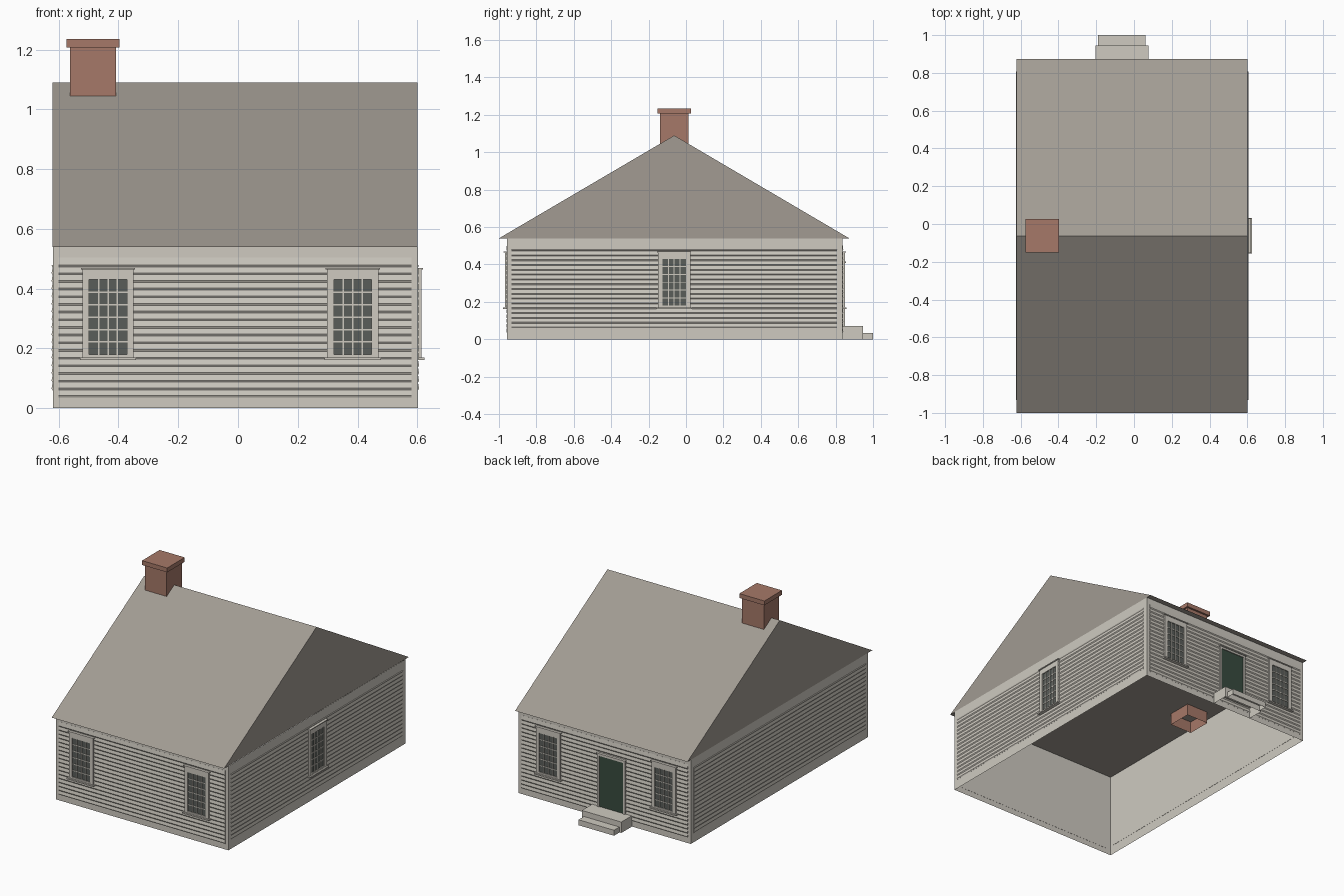
import bpy, bmesh
from math import pi
from mathutils import Matrix, Vector

cube = bpy.data.objects.get("Cube")
if cube:
    bpy.data.objects.remove(cube)


def material(name, rgb):
    m = bpy.data.materials.new(name)
    m.use_nodes = True
    m.diffuse_color = (*rgb, 1)
    m.node_tree.nodes["Principled BSDF"].inputs["Base Color"].default_value = (*rgb, 1)
    return m


PAINT = material("warm_white_paint", (0.62, 0.59, 0.53))
ROOF = material("grey_brown_shingle", (0.36, 0.33, 0.29))
BRICK = material("red_brick", (0.38, 0.19, 0.14))
GLASS = material("dark_glass", (0.10, 0.11, 0.10))
GREEN = material("dark_green_paint", (0.04, 0.07, 0.05))


def finish(name, bm, mat, matrix=Matrix()):
    mesh = bpy.data.meshes.new(name)
    bmesh.ops.recalc_face_normals(bm, faces=bm.faces)
    bm.to_mesh(mesh)
    bm.free()
    mesh.materials.append(mat)
    obj = bpy.data.objects.new(name, mesh)
    obj.matrix_world = matrix
    bpy.context.collection.objects.link(obj)
    return obj


def add_box(bm, x, y, z, open_ends=()):
    """Box from (min, max) pairs; open_ends lists the z directions left open."""
    size = Vector((x[1] - x[0], y[1] - y[0], z[1] - z[0]))
    mid = Vector((sum(x), sum(y), sum(z))) / 2
    made = bmesh.ops.create_cube(bm, size=1, matrix=Matrix.Translation(mid) @ Matrix.Diagonal((*size, 1)))
    faces = {f for v in made["verts"] for f in v.link_faces}
    for f in faces:
        f.normal_update()
    gone = [f for f in faces if round(f.normal.z) in open_ends]
    if gone:
        bmesh.ops.delete(bm, geom=gone, context="FACES")


def boxes(name, mat, parts, matrix=Matrix(), open_ends=()):
    bm = bmesh.new()
    for part in parts:
        add_box(bm, *part, open_ends=open_ends)
    return finish(name, bm, mat, matrix)


def extrude_profile(name, mat, points, x0, x1, matrix=Matrix()):
    """Extrude a (y, z) outline along x."""
    bm = bmesh.new()
    face = bm.faces.new([bm.verts.new((x0, y, z)) for y, z in points])
    ext = bmesh.ops.extrude_face_region(bm, geom=[face])
    moved = [v for v in ext["geom"] if isinstance(v, bmesh.types.BMVert)]
    bmesh.ops.translate(bm, verts=moved, vec=(x1 - x0, 0, 0))
    return finish(name, bm, mat, matrix)


# House extents
X0, X1, Y0, Y1, EAVE, RIDGE, MID = -0.62, 0.602, -0.957, 0.837, 0.54, 1.09, -0.063

# Wall frames: local x runs along the wall, local -y points outward
WALLS = {
    "front": Matrix.Translation((0, Y0, 0)),
    "back": Matrix.Translation((0, Y1, 0)) @ Matrix.Rotation(pi, 4, "Z"),
    "left": Matrix.Translation((X1, 0, 0)) @ Matrix.Rotation(pi / 2, 4, "Z"),
    "right": Matrix.Translation((X0, 0, 0)) @ Matrix.Rotation(-pi / 2, 4, "Z"),
}

# Wall shell and solid gabled roof
boxes("walls", PAINT, [((X0, X1), (Y0, Y1), (0, EAVE))], open_ends=(1, -1))
extrude_profile("roof", ROOF, [(-1, EAVE), (0.873, EAVE), (MID, RIDGE)], X0 - 0.001, X1 - 0.001)


# Clapboard siding: each board leans out to a bevelled drip edge
def siding(name, wall, a, b, bottom, rows, top):
    pitch, drop, depth = 0.0257, 0.006, 0.004
    points = [(0.001, bottom)]
    for i in range(rows):
        z = bottom + i * pitch
        points += [(-0.0005, z), (-depth, z + drop)]
    points += [(-0.0005, top), (0.001, top)]
    extrude_profile(name, PAINT, points, a, b, WALLS[wall])


siding("front_siding", "front", X0 + 0.02, X1 - 0.022, 0.036, 18, 0.505)
siding("back_siding", "back", -X1 + 0.022, -X0 - 0.02, 0.036, 18, 0.505)
siding("left_siding", "left", Y0 + 0.024, Y1 - 0.03, 0.06, 17, 0.48)
siding("right_siding", "right", -Y1 + 0.03, -Y0 - 0.024, 0.06, 17, 0.48)


# Sash window with casing, cap, sill and a grid of glazing bars
def window(name, wall, c, cols=4, rows=6):
    m = WALLS[wall]
    w, g, lo, hi, glo, ghi = 0.086, 0.063, 0.17, 0.464, 0.18, 0.43
    front = (-0.012, 0)
    boxes(name + "_casing", PAINT, [
        ((c - w, c - g), front, (lo, hi)),
        ((c + g, c + w), front, (lo, hi)),
        ((c - g, c + g), front, (ghi, hi)),
        ((c - g, c + g), front, (lo, glo)),
        ((c - w - 0.005, c + w + 0.005), (-0.018, 0), (hi, hi + 0.006)),
        ((c - w - 0.008, c + w + 0.008), (-0.022, 0), (lo - 0.008, lo)),
    ], m)
    boxes(name + "_glass", GLASS, [((c - g, c + g), (-0.006, 0), (glo, ghi))], m)
    bar, bars = 0.0025, []
    for i in range(1, cols):
        x = c - g + 2 * g * i / cols
        bars.append(((x - bar, x + bar), (-0.009, -0.005), (glo, ghi)))
    for i in range(1, rows):
        z = glo + (ghi - glo) * i / rows
        bars.append(((c - g, c + g), (-0.0088, -0.005), (z - bar, z + bar)))
    boxes(name + "_glazing_bars", PAINT, bars, m)


for wall, sign in (("front", 1), ("back", -1)):
    for side, x in (("right", -0.435), ("left", 0.384)):
        window(f"{wall}_{side}_window", wall, sign * x)
window("left_window", "left", MID)

# Back door with its casing and cap
D, DW, DT, STEP = 0.063, 0.085, 0.397, 0.07
boxes("door", GREEN, [((D - DW, D + DW), (-0.006, 0), (STEP, DT))], WALLS["back"])
boxes("door_casing", PAINT, [
    ((D - DW - 0.013, D - DW), (-0.012, 0), (STEP, DT + 0.012)),
    ((D + DW, D + DW + 0.013), (-0.012, 0), (STEP, DT + 0.012)),
    ((D - DW, D + DW), (-0.012, 0), (DT, DT + 0.012)),
    ((D - DW - 0.018, D + DW + 0.018), (-0.018, 0), (DT + 0.012, DT + 0.018)),
], WALLS["back"])

# Hollow steps below the door
boxes("upper_step", PAINT, [((-0.203, 0.077), (Y1, 0.945), (0, STEP))], open_ends=(-1,))
boxes("lower_step", PAINT, [((-0.19, 0.062), (0.945, 1.0), (0, 0.035))], open_ends=(-1,))

# Chimney: open-bottomed shaft and overhanging cap
CX = -0.485
for part, half, z, ends in (("chimney_shaft", 0.077, (0.465, 1.208), (-1,)),
                            ("chimney_cap", 0.089, (1.207, 1.235), ())):
    boxes(part, BRICK, [((CX - half, CX + half), (MID - half, MID + half), z)], open_ends=ends)
